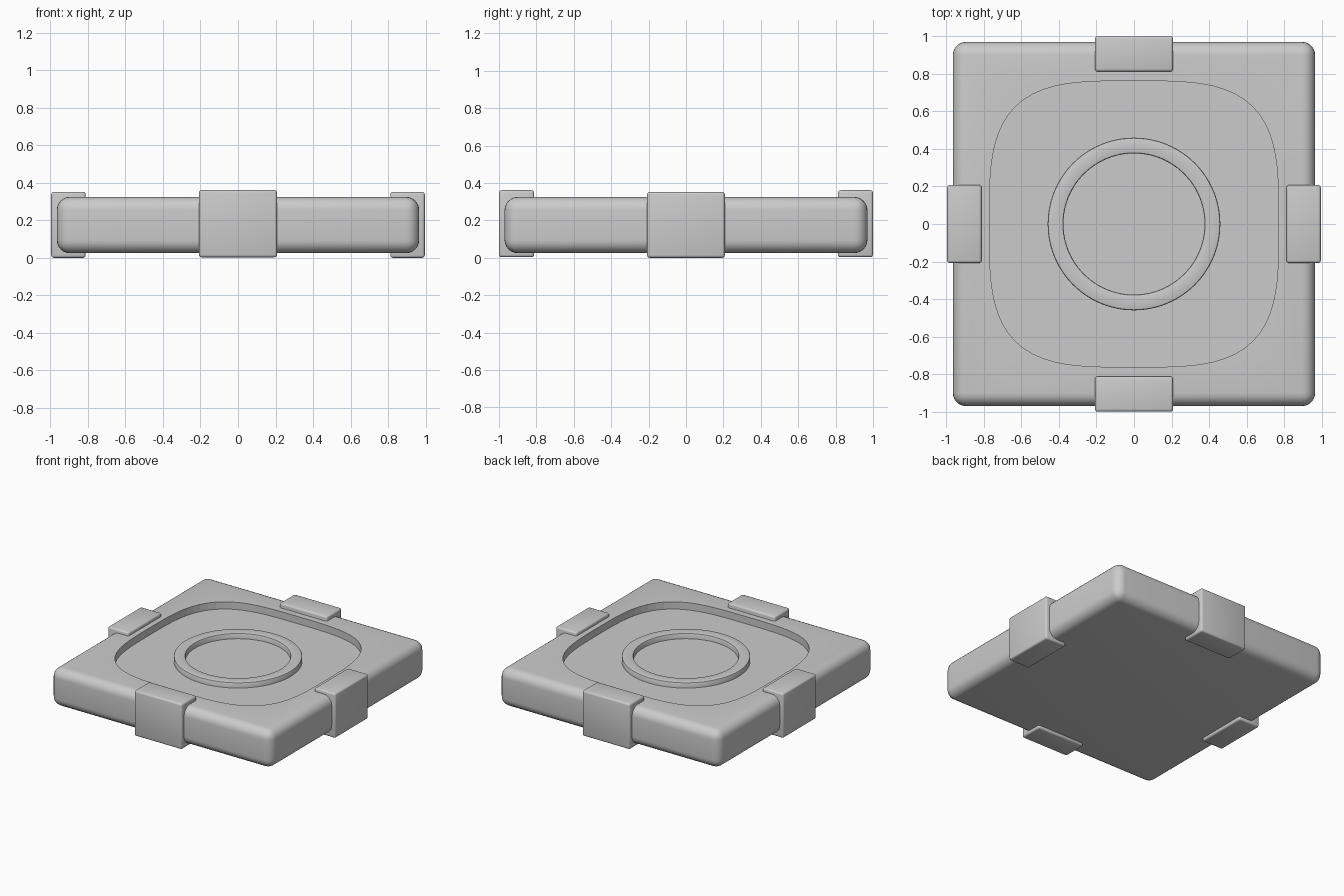
import bpy, bmesh
from math import cos, sin, pi, copysign

if "Cube" in bpy.data.objects:
    bpy.data.objects.remove(bpy.data.objects["Cube"])


def finish(ob, angle=0.6):
    bpy.ops.object.select_all(action='DESELECT')
    ob.select_set(True)
    bpy.context.view_layer.objects.active = ob
    bpy.ops.object.shade_smooth_by_angle(angle=angle)


def new_object(name, bm):
    bmesh.ops.recalc_face_normals(bm, faces=bm.faces)
    me = bpy.data.meshes.new(name)
    bm.to_mesh(me)
    bm.free()
    ob = bpy.data.objects.new(name, me)
    bpy.context.collection.objects.link(ob)
    return ob


def rounded_box(name, lo, hi, radius, segments):
    bm = bmesh.new()
    bmesh.ops.create_cube(bm, size=1)
    for v in bm.verts:
        v.co = [(a + b) / 2 + c * (b - a) for a, b, c in zip(lo, hi, v.co)]
    bmesh.ops.bevel(bm, geom=bm.edges[:], offset=radius, segments=segments,
                    profile=0.5, affect='EDGES')
    ob = new_object(name, bm)
    finish(ob)
    return ob


def superellipse(rx, ry, n, count=96):
    pts = []
    for i in range(count):
        c, s = cos(2 * pi * i / count), sin(2 * pi * i / count)
        k = (abs(c) ** n + abs(s) ** n) ** (-1 / n)
        pts.append((rx * c * k, ry * s * k))
    return pts


FLOOR, TOP = 0.268, 0.325

# slab with a soft-square recess cut into its top
slab = rounded_box("slab", (-0.965, -0.97, 0.025), (0.965, 0.97, TOP), 0.07, 6)
bm = bmesh.new()
outline = superellipse(0.77, 0.762, 3.5)
base = bm.faces.new([bm.verts.new((x, y, FLOOR)) for x, y in outline])
top = bmesh.ops.extrude_face_region(bm, geom=[base])["geom"]
for v in top:
    if isinstance(v, bmesh.types.BMVert):
        v.co.z = TOP + 0.2
cutter = new_object("recess_cutter", bm)
cutter.hide_render = True
cutter.hide_set(True)
cut = slab.modifiers.new("recess", 'BOOLEAN')
cut.operation = 'DIFFERENCE'
cut.solver = 'EXACT'
cut.object = cutter

# raised ring: lathed cross-section with softened top corners
profile = [(0.46, FLOOR - 0.01), (0.46, 0.303), (0.457, 0.308), (0.452, 0.31),
           (0.385, 0.31), (0.379, 0.308), (0.376, 0.303), (0.376, FLOOR - 0.01)]
bm = bmesh.new()
count = 96
rows = [[bm.verts.new((r * cos(2 * pi * i / count), r * sin(2 * pi * i / count), z))
         for r, z in profile] for i in range(count)]
for i in range(count):
    a, b = rows[i], rows[(i + 1) % count]
    for j in range(len(profile)):
        k = (j + 1) % len(profile)
        bm.faces.new((a[j], b[j], b[k], a[k]))
finish(new_object("ring", bm))

# four edge clips
for s, side in ((-1, "front"), (1, "back")):
    y = sorted((s * 0.812, s * 1.0))
    rounded_box(side + "_clip", (-0.208, y[0], 0.003), (0.208, y[1], 0.361), 0.014, 3)
for s, side in ((-1, "left"), (1, "right")):
    x = sorted((s * 0.812, s * 0.995))
    rounded_box(side + "_clip", (x[0], -0.208, 0.0), (x[1], 0.208, 0.352), 0.014, 3)
